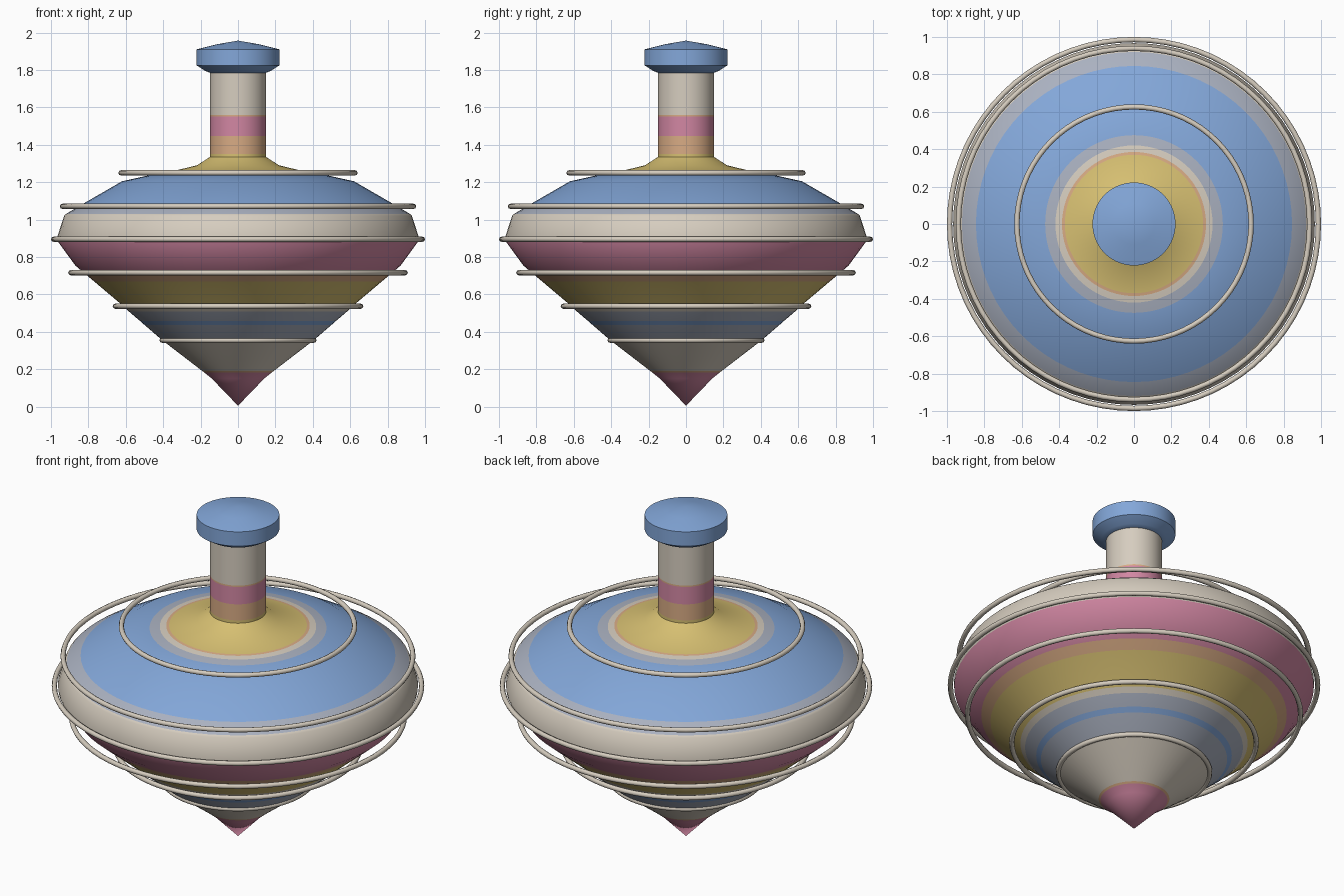
import bpy, bmesh, math

if "Cube" in bpy.data.objects:
    bpy.data.objects.remove(bpy.data.objects["Cube"])

SEGS = 72


def linear(c):
    c /= 255
    return c / 12.92 if c < 0.04045 else ((c + 0.055) / 1.055) ** 2.4


def material(name, r, g, b):
    m = bpy.data.materials.new(name)
    m.diffuse_color = (linear(r), linear(g), linear(b), 1)
    m.use_nodes = True
    m.node_tree.nodes["Principled BSDF"].inputs["Base Color"].default_value = m.diffuse_color
    return m


MATS = {
    "cream": material("cream", 214, 205, 191),
    "blue": material("blue", 131, 167, 217),
    "yellow": material("yellow", 215, 192, 114),
    "pink": material("pink", 210, 135, 163),
    "orange": material("orange", 216, 171, 132),
    "grey_blue": material("grey blue", 170, 177, 192),
}


def lathe(name, profile, closed=False, angle=35):
    """Spin (radius, z, colour of the band up to the next point) about z."""
    bm = bmesh.new()
    rows = []
    for r, z, _ in profile:
        n = 1 if r == 0 else SEGS
        rows.append([bm.verts.new((r * math.cos(2 * math.pi * i / SEGS),
                                   r * math.sin(2 * math.pi * i / SEGS), z))
                     for i in range(n)])
    colours = sorted({p[2] for p in profile})
    count = len(rows) if closed else len(rows) - 1
    for k in range(count):
        a, b = rows[k], rows[(k + 1) % len(rows)]
        for i in range(SEGS):
            j = (i + 1) % SEGS
            quad = [a[i % len(a)], a[j % len(a)], b[j % len(b)], b[i % len(b)]]
            face = bm.faces.new(list(dict.fromkeys(quad)))
            face.material_index = colours.index(profile[k][2])
    bmesh.ops.recalc_face_normals(bm, faces=bm.faces)
    mesh = bpy.data.meshes.new(name)
    bm.to_mesh(mesh)
    bm.free()
    for c in colours:
        mesh.materials.append(MATS[c])
    ob = bpy.data.objects.new(name, mesh)
    bpy.context.collection.objects.link(ob)
    bpy.ops.object.select_all(action="DESELECT")
    ob.select_set(True)
    bpy.context.view_layer.objects.active = ob
    bpy.ops.object.shade_smooth_by_angle(angle=math.radians(angle))
    return ob


# Painted body, from the point up to the foot of the handle
lathe("body", [
    (0, 0.005, "pink"), (0.14, 0.15, "pink"), (0.18, 0.182, "orange"),
    (0.19, 0.19, "cream"), (0.405, 0.355, "grey_blue"),
    (0.50, 0.437, "blue"), (0.525, 0.459, "grey_blue"),
    (0.585, 0.51, "cream"), (0.61, 0.535, "yellow"),
    (0.77, 0.67, "orange"), (0.82, 0.712, "pink"), (0.87, 0.755, "pink"),
    (0.965, 0.885, "cream"), (0.967, 0.905, "cream"), (0.93, 1.02, "cream"),
    (0.92, 1.03, "grey_blue"), (0.845, 1.075, "blue"), (0.62, 1.205, "blue"),
    (0.475, 1.237, "grey_blue"), (0.42, 1.246, "cream"),
    (0.385, 1.252, "orange"), (0.37, 1.254, "yellow"),
    (0.22, 1.29, "yellow"), (0.15, 1.335, "yellow"),
])

# Striped handle
lathe("handle", [
    (0.15, 1.335, "yellow"), (0.15, 1.352, "orange"), (0.15, 1.447, "pink"),
    (0.15, 1.55, "orange"), (0.15, 1.558, "cream"), (0.15, 1.79, "cream"),
])

# Knob on the handle
lathe("knob", [
    (0.0, 1.785, "blue"), (0.15, 1.785, "blue"), (0.175, 1.795, "blue"),
    (0.222, 1.825, "blue"), (0.222, 1.91, "blue"), (0.11, 1.938, "blue"),
    (0, 1.957, "blue"),
])

# Thin hoops around the body: outer radius, height
TUBE = 0.014
for n, (outer, z) in enumerate([(0.42, 0.355), (0.67, 0.537), (0.908, 0.716),
                                (1.0, 0.895), (0.953, 1.071), (0.64, 1.25)], 1):
    ring = [(outer - TUBE + TUBE * math.cos(math.pi * k / 4),
             z + TUBE * math.sin(math.pi * k / 4), "cream") for k in range(8)]
    lathe(f"hoop_{n}", ring, closed=True, angle=60)
